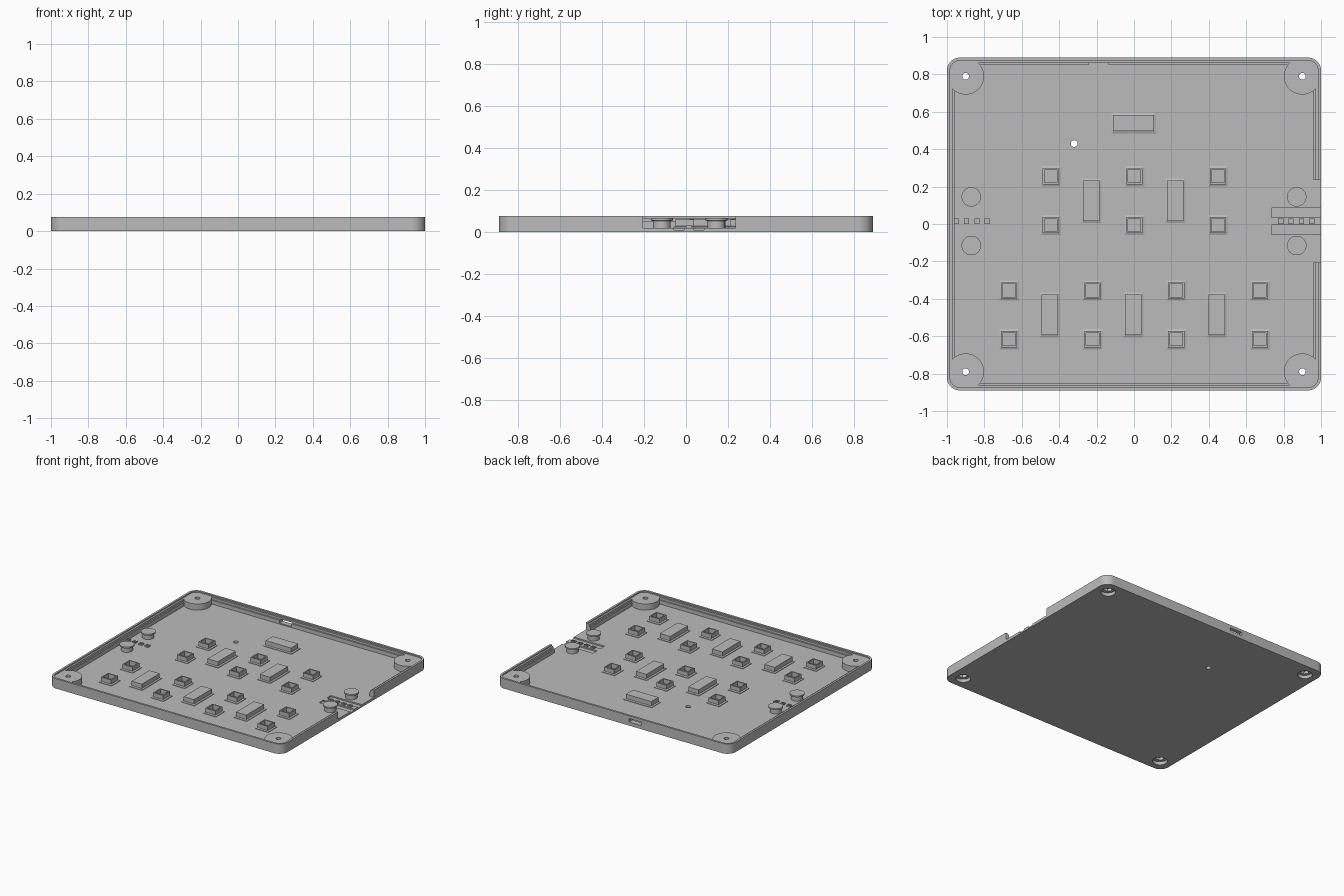
import bpy, bmesh, math

if "Cube" in bpy.data.objects:
    bpy.data.objects.remove(bpy.data.objects["Cube"], do_unlink=True)

grey = bpy.data.materials.new("plain grey")
grey.use_nodes = True
grey.diffuse_color = (0.5, 0.5, 0.5, 1)
grey.node_tree.nodes["Principled BSDF"].inputs["Base Color"].default_value = (0.5, 0.5, 0.5, 1)

FLOOR, TOP = 0.02, 0.076
HALF_X, HALF_Y = 1.0, 0.89
MID = 0.015          # centre line of the side connectors


def loft(name, loops):
    """Closed solid through a stack of matching point loops."""
    bm = bmesh.new()
    rings = [[bm.verts.new(p) for p in loop] for loop in loops]
    n = len(rings[0])
    for a, b in zip(rings, rings[1:]):
        for i in range(n):
            j = (i + 1) % n
            bm.faces.new((a[i], a[j], b[j], b[i]))
    bm.faces.new(rings[0][::-1])
    bm.faces.new(rings[-1])
    bmesh.ops.recalc_face_normals(bm, faces=bm.faces)
    mesh = bpy.data.meshes.new(name)
    bm.to_mesh(mesh)
    bm.free()
    mesh.materials.append(grey)
    obj = bpy.data.objects.new(name, mesh)
    bpy.context.collection.objects.link(obj)
    return obj


def smooth(obj):
    bpy.ops.object.select_all(action='DESELECT')
    obj.select_set(True)
    bpy.context.view_layer.objects.active = obj
    bpy.ops.object.shade_smooth_by_angle(angle=math.radians(30))


def rounded(inset, z, radius=0.07, steps=10):
    r = max(radius - inset, 0.02)
    hx, hy = HALF_X - inset - r, HALF_Y - inset - r
    points = []
    for k, (sx, sy) in enumerate(((1, 1), (-1, 1), (-1, -1), (1, -1))):
        for i in range(steps + 1):
            a = math.pi / 2 * (k + i / steps)
            points.append((sx * hx + r * math.cos(a), sy * hy + r * math.sin(a), z))
    return points


def slab(name, inset, z0, z1):
    return loft(name, [rounded(inset, z0), rounded(inset, z1)])


def stepped_box(name, x, y, hx, hy, profile):
    """Rectangular solid; profile is a list of (inset, height)."""
    return loft(name, [[(x + sx * (hx - d), y + sy * (hy - d), z)
                        for sx, sy in ((1, 1), (-1, 1), (-1, -1), (1, -1))]
                       for d, z in profile])


def turned(name, x, y, profile, sides=40):
    """Round solid; profile is a list of (radius, height)."""
    return loft(name, [[(x + r * math.cos(math.tau * i / sides),
                         y + r * math.sin(math.tau * i / sides), z)
                        for i in range(sides)] for r, z in profile])


def combine(target, tool, operation='DIFFERENCE'):
    mod = target.modifiers.new("cut", 'BOOLEAN')
    mod.operation, mod.object, mod.solver = operation, tool, 'EXACT'
    bpy.context.view_layer.objects.active = target
    bpy.ops.object.modifier_apply(modifier=mod.name)
    bpy.data.objects.remove(tool, do_unlink=True)


# Tray with stepped walls
tray = slab("tray", 0, 0, TOP)
combine(tray, slab("cavity", 0.04, FLOOR, 0.2))
combine(tray, slab("upper_cavity", 0.03, 0.05, 0.2))

# Corner screw bosses, trimmed level by the lid recess
corners = [(sx * 0.9, sy * 0.79) for sx in (-1, 1) for sy in (-1, 1)]
for x, y in corners:
    combine(tray, turned("boss", x, y, [(0.098, 0.01), (0.098, 0.071)]), 'UNION')
combine(tray, slab("lid_recess", 0.016, 0.067, 0.2))

# Screw holes with recesses underneath
for x, y in corners:
    combine(tray, turned("counterbore", x, y, [(0.052, -0.1), (0.052, 0.025)]))
    combine(tray, turned("nut_recess", x, y, [(0.032, -0.1), (0.032, 0.045)], 6))
    combine(tray, turned("screw_hole", x, y, [(0.018, -0.1), (0.018, 0.2)], 24))
combine(tray, turned("floor_hole", -0.32, 0.43, [(0.018, -0.1), (0.018, 0.2)], 24))

# Side opening, back port and connector grooves
combine(tray, stepped_box("side_opening", 1.02, MID, 0.09, 0.22, [(0, FLOOR), (0, 0.2)]))
combine(tray, stepped_box("port", -0.188, 0.88, 0.052, 0.08, [(0, 0.028), (0, 0.054)]))
for side in (-1, 1):
    combine(tray, stepped_box("groove", 0.885, MID + side * 0.046, 0.15, 0.025,
                              [(0, 0.01), (0, 0.1)]))
smooth(tray)

# Capped posts and small contact pins on both sides
for sx, side in ((-1, "right"), (1, "left")):
    for sy in (-1, 1):
        smooth(turned(side + "_post", sx * 0.87, MID + sy * 0.13,
                      [(0.042, 0.015), (0.042, 0.052), (0.052, 0.055), (0.052, 0.066)]))
    for i in range(4):
        stepped_box(side + "_pin", sx * (0.785 + 0.055 * i), MID, 0.014, 0.014,
                    [(0, 0.015), (0, 0.03), (0.006, 0.03), (0.006, 0.022)])

# Square sockets and solid spacer blocks
socket = [(0, 0.015), (0, 0.024), (0.011, 0.028), (0.011, 0.06), (0.02, 0.06), (0.02, 0.025)]
block = [(0, 0.015), (0, 0.024), (0.011, 0.028), (0.011, 0.062)]
for xs, ys in (((-0.445, 0.002, 0.449), (0.255, -0.006)),
               ((-0.668, -0.222, 0.226, 0.673), (-0.355, -0.616))):
    for x in xs:
        for y in ys:
            stepped_box("socket", x, y, 0.054, 0.054, socket)
    for a, b in zip(xs, xs[1:]):
        stepped_box("spacer_block", (a + b) / 2 - 0.006, sum(ys) / 2, 0.055, 0.12, block)
stepped_box("rear_block", -0.003, 0.54, 0.12, 0.055, block)
